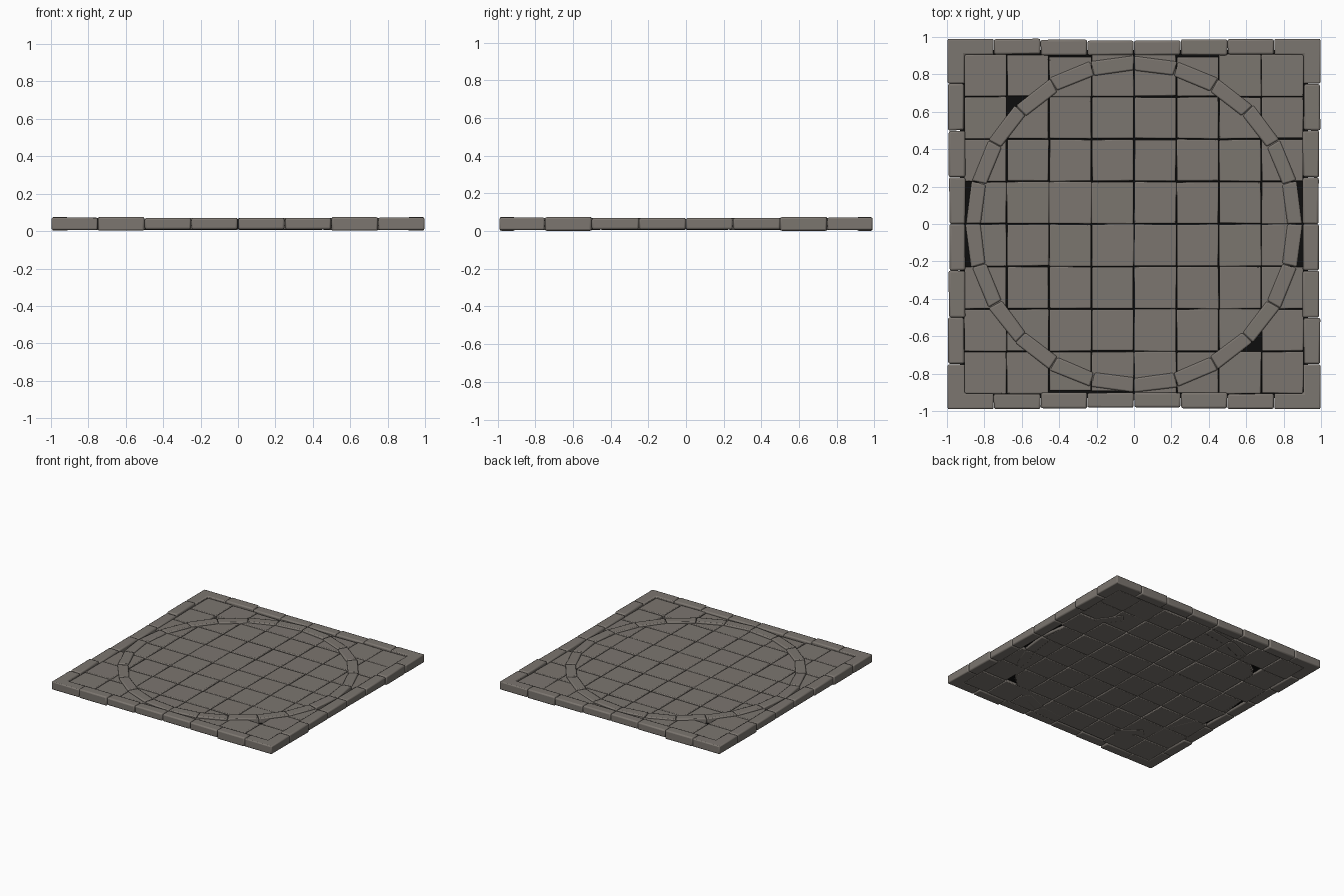
import bpy, bmesh, math, random
from mathutils import Vector, Matrix

random.seed(7)
cube = bpy.data.objects.get("Cube")
if cube:
    bpy.data.objects.remove(cube, do_unlink=True)


def material(name, rgb):
    m = bpy.data.materials.new(name)
    m.use_nodes = True
    m.diffuse_color = (*rgb, 1)
    bsdf = m.node_tree.nodes["Principled BSDF"]
    bsdf.inputs["Base Color"].default_value = (*rgb, 1)
    bsdf.inputs["Roughness"].default_value = 0.9
    return m


STONE = material("warm grey stone", (0.2, 0.18, 0.16))
GAP = material("black gap", (0.004, 0.004, 0.004))


def prism(bm, outline, z0, z1, wobble=0.0, tilt=0.0):
    """Add an upright prism over an outline given counter-clockwise."""
    pts = [(x + random.uniform(-wobble, wobble), y + random.uniform(-wobble, wobble))
           for x, y in outline]
    low = [bm.verts.new((x, y, z0)) for x, y in pts]
    top = [bm.verts.new((x, y, z1 + random.uniform(-tilt, tilt))) for x, y in pts]
    bm.faces.new(low[::-1])
    bm.faces.new(top)
    n = len(pts)
    for i in range(n):
        j = (i + 1) % n
        bm.faces.new((low[i], low[j], top[j], top[i]))


def rect(x0, y0, x1, y1):
    return [(x0, y0), (x1, y0), (x1, y1), (x0, y1)]


def finish(bm, name, mat, bevel=0.0):
    me = bpy.data.meshes.new(name)
    bm.normal_update()
    bm.to_mesh(me)
    bm.free()
    me.materials.append(mat)
    ob = bpy.data.objects.new(name, me)
    bpy.context.collection.objects.link(ob)
    if bevel:
        mod = ob.modifiers.new("Worn edges", "BEVEL")
        mod.width = bevel
        mod.segments = 2
        mod.limit_method = "ANGLE"
        bpy.ops.object.select_all(action="DESELECT")
        ob.select_set(True)
        bpy.context.view_layer.objects.active = ob
        bpy.ops.object.shade_smooth_by_angle(angle=math.radians(40))
    return ob


# Square paving tiles, 8 by 8
N, HALF = 8, 0.908
PITCH = 2 * HALF / N
short_x = {(0, 3), (0, 4), (7, 3), (7, 4)}      # tiles leaving a gap at the sides
short_y = {(2, 7), (3, 0), (5, 7), (2, 0)}      # tiles leaving a gap at front and back
chipped = {(1, 6), (6, 1)}                      # tiles cut off under the ring
bm = bmesh.new()
for i in range(N):
    for j in range(N):
        g = random.uniform(0.0005, 0.003)
        x0, y0 = -HALF + i * PITCH + g, -HALF + j * PITCH + g
        x1, y1 = x0 + PITCH - 2 * g, y0 + PITCH - 2 * g
        if (i, j) in short_x:
            x0, x1 = max(x0, -0.87), min(x1, 0.87)
        if (i, j) in short_y:
            y0, y1 = max(y0, -0.893), min(y1, 0.893)
        outline = rect(x0, y0, x1, y1)
        if (i, j) in chipped:
            cut = 0.1
            if i < N / 2:
                outline[3:] = [(x0 + cut, y1), (x0, y1 - cut)]
            else:
                outline[1:2] = [(x1 - cut, y0), (x1, y0 + cut)]
        prism(bm, outline, random.uniform(0.006, 0.01),
              random.uniform(0.055, 0.059), 0.002, 0.0015)
finish(bm, "paving_tiles", STONE, 0.006)

# Ring of straight mitred stones
bm = bmesh.new()
COUNT = 24
for k in range(COUNT):
    a0 = 2 * math.pi * k / COUNT + 0.002
    a1 = 2 * math.pi * (k + 1) / COUNT - 0.002
    shift = random.uniform(-0.004, 0.004)
    outline = [(r * math.cos(a), r * math.sin(a)) for r, a in
               ((0.82 + shift, a0), (0.898 + shift, a0),
                (0.898 + shift, a1), (0.82 + shift, a1))]
    prism(bm, outline, random.uniform(0.005, 0.012),
          random.uniform(0.067, 0.071), 0.002, 0.001)
finish(bm, "ring_stones", STONE, 0.008)

# Border stones: six per side, the second from each corner proud of the rest
bm = bmesh.new()
for side in range(4):
    part = bmesh.new()
    outer = 0.99 if side % 2 == 0 else 0.995
    for k in range(6):
        x0 = -0.75 + 0.25 * k
        proud = k in (0, 5)
        out = outer if proud else outer - (0.008 if k in (2, 3) else 0.004)
        inner = 0.908 if proud else 0.902
        prism(part, rect(x0 + 0.001, -out, x0 + 0.249, -inner),
              0.002 if proud else 0.009, 0.075 if proud else 0.07, 0.002, 0.001)
    part.transform(Matrix.Rotation(side * math.pi / 2, 4, "Z"))
    tmp = bpy.data.meshes.new("border_part")
    part.to_mesh(tmp)
    part.free()
    bm.from_mesh(tmp)
    bpy.data.meshes.remove(tmp)
finish(bm, "border_stones", STONE, 0.01)

# L-shaped corner stones
bm = bmesh.new()
for sx in (-1, 1):
    for sy in (-1, 1):
        ell = [(0.751, 0.905), (0.905, 0.905), (0.905, 0.751),
               (0.997, 0.751), (0.997, 0.99), (0.751, 0.99)]
        outline = [(sx * x, sy * y) for x, y in ell]
        if sx * sy < 0:
            outline.reverse()
        prism(bm, outline, 0.006, 0.072, 0.0, 0.001)
finish(bm, "corner_stones", STONE, 0.008)

# Dark bed showing through the gaps
bm = bmesh.new()
prism(bm, rect(-0.93, -0.93, 0.93, 0.93), 0.026, 0.03)
finish(bm, "dark_bed", GAP)
